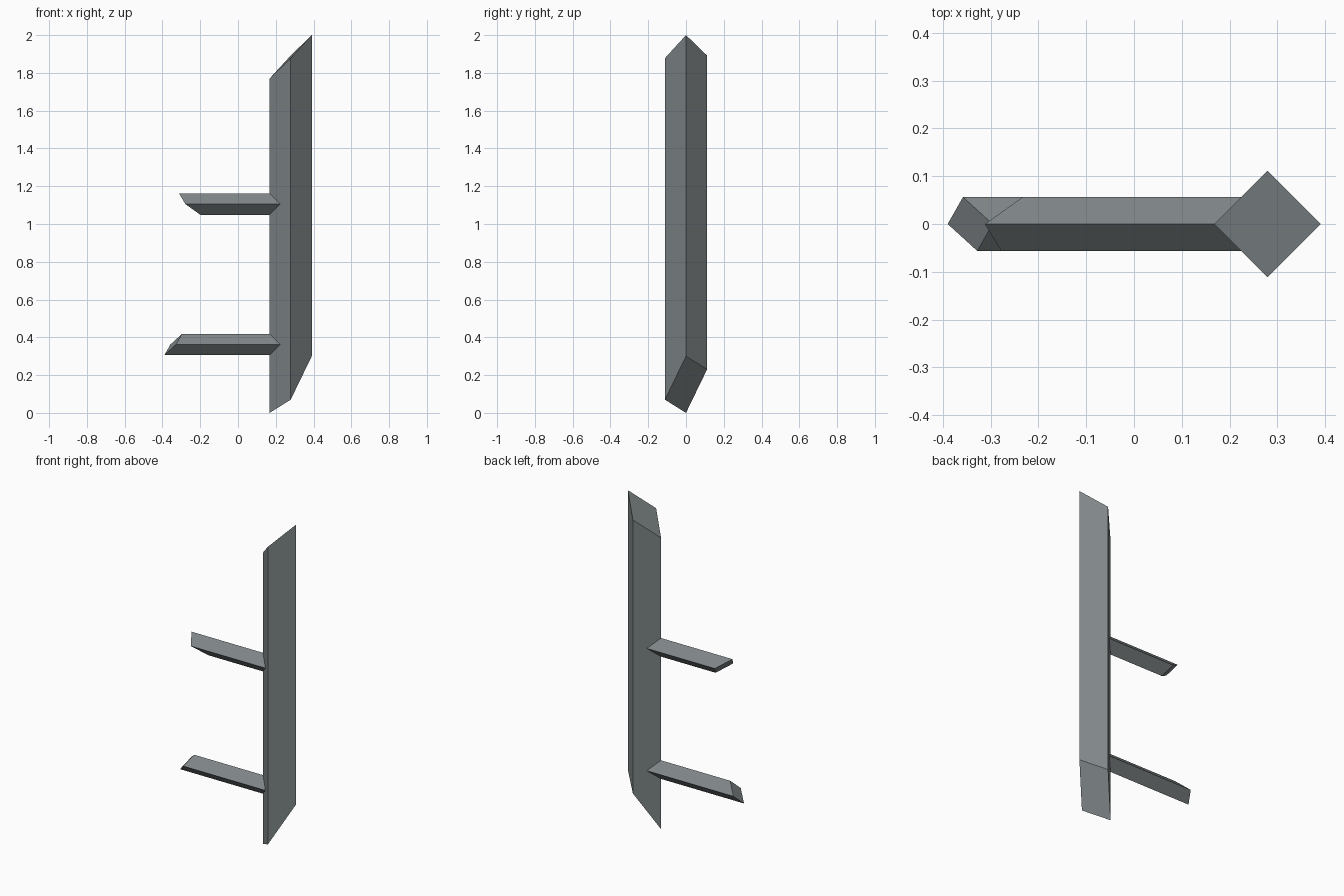
import bpy, bmesh
from mathutils import Vector

if "Cube" in bpy.data.objects:
    bpy.data.objects.remove(bpy.data.objects["Cube"])

grey = bpy.data.materials.new("slate grey")
grey.diffuse_color = (0.215, 0.240, 0.250, 1)
grey.use_nodes = True
grey.node_tree.nodes["Principled BSDF"].inputs["Base Color"].default_value = grey.diffuse_color


def diamond_beam(name, centre, radius, axis, starts, ends):
    """Diamond-section beam along an axis; each of its 4 edges has its own start and end."""
    if axis == 'Z':    # corners: right, back, left, front
        u, v, w = Vector((1, 0, 0)), Vector((0, 1, 0)), Vector((0, 0, 1))
    else:              # corners: top, back, bottom, front
        u, v, w = Vector((0, 0, 1)), Vector((0, 1, 0)), Vector((1, 0, 0))
    corners = [u, v, -u, -v]
    bm = bmesh.new()
    a = [bm.verts.new(Vector(centre) + c * radius + w * s) for c, s in zip(corners, starts)]
    b = [bm.verts.new(Vector(centre) + c * radius + w * e) for c, e in zip(corners, ends)]
    bm.faces.new(a)
    bm.faces.new(b)
    for i in range(4):
        j = (i + 1) % 4
        bm.faces.new((a[i], a[j], b[j], b[i]))
    bmesh.ops.recalc_face_normals(bm, faces=bm.faces)
    mesh = bpy.data.meshes.new(name)
    bm.to_mesh(mesh)
    bm.free()
    mesh.materials.append(grey)
    obj = bpy.data.objects.new(name, mesh)
    bpy.context.collection.objects.link(obj)
    return obj


# upright post, cut at a slant at both ends
diamond_beam("post", (0.279, 0, 0), 0.1115, 'Z',
             (0.30, 0.23, 0.0, 0.07), (2.0, 1.892, 1.77, 1.878))

# side arms with slanted tips, ending in the post's faces
arm_root = (0.168, 0.224, 0.168, 0.224)
diamond_beam("lower_arm", (0, 0, 0.362), 0.0565, 'X',
             (-0.296, -0.358, -0.39, -0.328), arm_root)
diamond_beam("upper_arm", (0, 0, 1.105), 0.0565, 'X',
             (-0.312, -0.233, -0.199, -0.278), arm_root)
